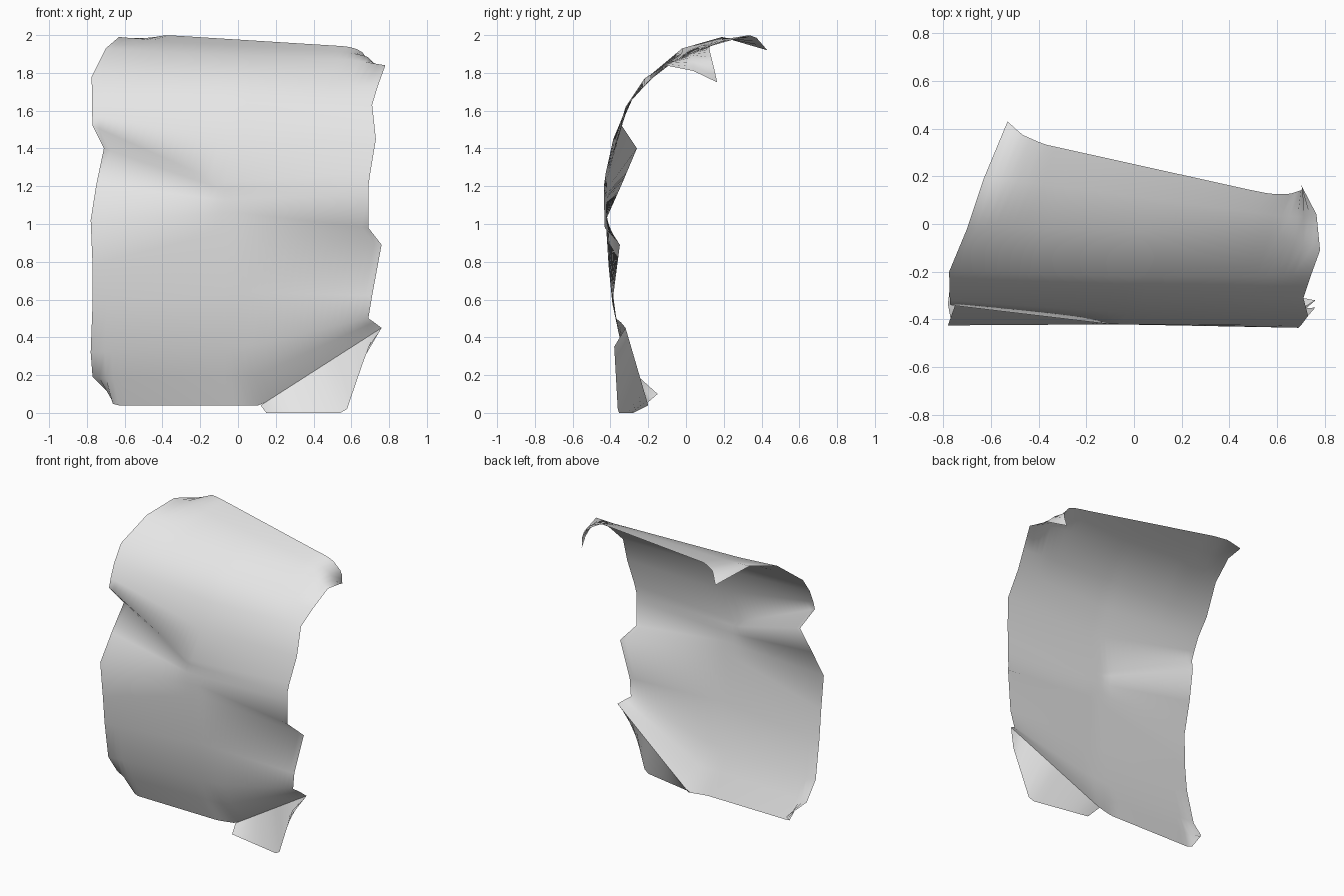
import bpy
from mathutils import Vector

paper = bpy.data.materials.new("pale_grey_paper")
paper.diffuse_color = (0.8, 0.8, 0.8, 1)


def resample(pts, n):
    """Spread n+1 points evenly along a polyline."""
    pts = [Vector(p) for p in pts]
    lens = [(b - a).length for a, b in zip(pts, pts[1:])]
    total, out = sum(lens), []
    for i in range(n + 1):
        d, k = total * i / n, 0
        while k < len(lens) - 1 and d > lens[k]:
            d -= lens[k]
            k += 1
        out.append(pts[k].lerp(pts[k + 1], min(1, d / lens[k])))
    return out


def loft(name, rows, n):
    """Skin a surface over a stack of cross-section polylines."""
    grid = [resample(r, n) for r in rows]
    verts = [p for r in grid for p in r]
    w = n + 1
    faces = [(j * w + i, j * w + i + 1, (j + 1) * w + i + 1, (j + 1) * w + i)
             for j in range(len(rows) - 1) for i in range(n)]
    me = bpy.data.meshes.new(name)
    me.from_pydata(verts, [], faces)
    me.materials.append(paper)
    ob = bpy.data.objects.new(name, me)
    bpy.context.collection.objects.link(ob)
    bpy.ops.object.select_all(action='DESELECT')
    ob.select_set(True)
    bpy.context.view_layer.objects.active = ob
    bpy.ops.object.shade_smooth_by_angle(angle=1.4)
    return ob


crease = [(0.12, -0.2, 0.04), (0.76, -0.32, 0.45)]

# lower half: curled-back foot, bent right edge
lower = [
    [(-0.68, -0.15, 0.10), (-0.66, -0.22, 0.04), (0, -0.23, 0.04)] + crease,
    [(-0.77, -0.25, 0.19), (-0.7, -0.28, 0.18), (0.1, -0.29, 0.2), (0.72, -0.345, 0.48)],
    [(-0.78, -0.335, 0.32), (0.1, -0.345, 0.36), (0.69, -0.37, 0.5)],
    [(-0.77, -0.39, 0.58), (0, -0.395, 0.64), (0.71, -0.385, 0.62)],
    [(-0.77, -0.41, 0.78), (0, -0.415, 0.99), (0.76, -0.35, 0.89)],
    [(-0.78, -0.425, 1.02), (0, -0.42, 1.06), (0.69, -0.43, 0.98)],
]
# upper half: dent on the left edge, then the sheet rolls backwards
upper = [
    [(-0.75, -0.34, 1.21), (-0.1, -0.42, 1.13), (0.69, -0.435, 1.15)],
    [(-0.71, -0.26, 1.4), (-0.1, -0.415, 1.19), (0.69, -0.435, 1.2)],
    [(-0.77, -0.34, 1.52), (-0.1, -0.42, 1.22), (0.7, -0.425, 1.27)],
    [(-0.772, -0.32, 1.58), (0, -0.375, 1.44), (0.73, -0.385, 1.45)],
    [(-0.773, -0.28, 1.67), (0, -0.32, 1.62), (0.71, -0.31, 1.63)],
    [(-0.775, -0.2, 1.78), (0, -0.22, 1.77), (0.74, -0.22, 1.73)],
    [(-0.7, -0.02, 1.93), (-0.4, -0.02, 1.91), (0.6, -0.05, 1.87), (0.78, -0.11, 1.84)],
    [(-0.63, 0.19, 1.99), (-0.4, 0.17, 1.97), (0.57, 0.04, 1.91),
     (0.68, 0.03, 1.89), (0.765, 0.04, 1.81)],
    [(-0.53, 0.43, 1.92), (-0.47, 0.375, 1.985), (-0.38, 0.335, 2.0), (0.5, 0.14, 1.945),
     (0.58, 0.125, 1.94), (0.65, 0.125, 1.92), (0.71, 0.145, 1.84), (0.70, 0.165, 1.75)],
]
loft("curled_sheet", lower + upper, 40)

# folded lower right corner, coming forward from the crease
loft("folded_corner", [
    [(0.15, -0.28, 0), (0.57, -0.36, 0), (0.69, -0.38, 0.35)],
    crease,
], 16)
